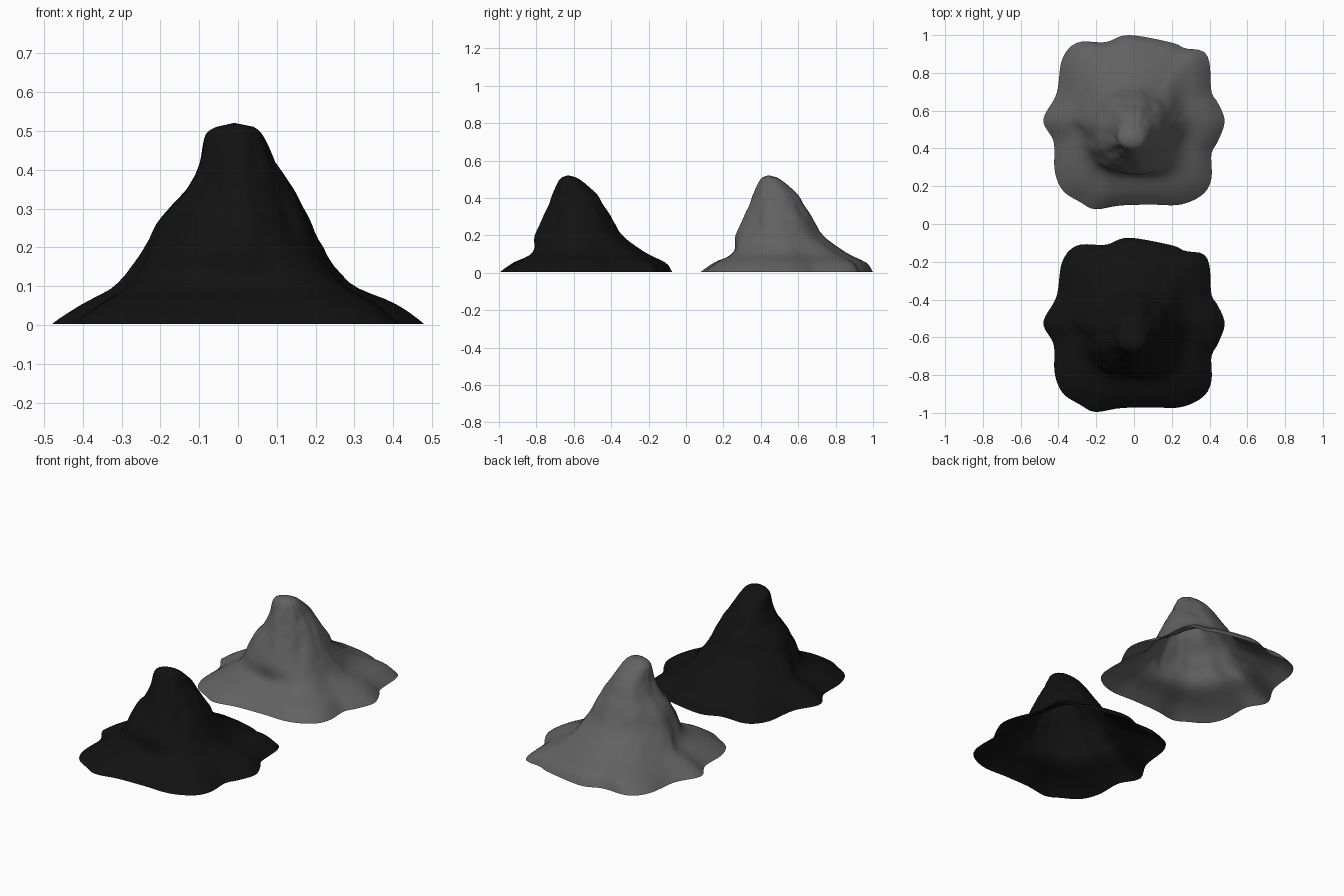
import bpy, bmesh, math
from mathutils import Vector, noise

if "Cube" in bpy.data.objects:
    bpy.data.objects.remove(bpy.data.objects["Cube"])

CY = 0.5365  # mound centre, mirrored spacing on y

# Scalloped ground outline, counter-clockwise (x, y)
OUTLINE = [(.48, .545), (.445, .64), (.41, .70), (.40, .85), (.365, .915), (.27, .93),
           (.2, .96), (-.03, 1.0), (-.15, .963), (-.30, .96), (-.38, .873), (-.41, .69),
           (-.48, .55), (-.425, .434), (-.42, .28), (-.377, .175), (-.287, .115),
           (-.207, .075), (-.075, .095), (.085, .10), (.245, .10), (.365, .155),
           (.41, .24), (.41, .37), (.445, .44)]

# Height, left, right, front, back extents, share of outline shape, flank bulge
LEVELS = [(.005, .48, .48, -.46, .463, 1, 0),
          (.055, .40, .405, -.39, .425, .9, .02),
          (.11, .305, .285, -.285, .315, .5, .10),
          (.20, .24, .22, -.27, .195, .1, -.03),
          (.28, .195, .18, -.235, .148, 0, -.09),
          (.35, .135, .142, -.20, .105, 0, -.07),
          (.42, .10, .097, -.175, .06, 0, -.04),
          (.49, .084, .063, -.145, -.02, 0, 0),
          (.511, .055, .04, -.125, -.055, 0, 0)]
N, SUB = 120, 4


def catmull(a, b, c, d, t):
    return 0.5 * (2 * b + (c - a) * t + (2 * a - 5 * b + 4 * c - d) * t * t
                  + (3 * b - a - 3 * c + d) * t ** 3)


# Smooth outline radius for a given direction
pts = [Vector((x, y - CY)) for x, y in OUTLINE]
dense = []
for i in range(len(pts)):
    q = [pts[(i + k) % len(pts)] for k in (-1, 0, 1, 2)]
    for s in range(10):
        p = catmull(*q, s / 10)
        dense.append((math.atan2(p.y, p.x) % math.tau, p.length))
dense.sort()


def outline_radius(a):
    prev = (dense[-1][0] - math.tau, dense[-1][1])
    for cur in dense + [(dense[0][0] + math.tau, dense[0][1])]:
        if cur[0] >= a:
            t = (a - prev[0]) / max(cur[0] - prev[0], 1e-9)
            return prev[1] + (cur[1] - prev[1]) * t
        prev = cur


# One contour ring, with its extents on four sides
def ring(level):
    z, left, right, front, back, share, bulge = level
    cy = (front + back) / 2
    out = []
    for i in range(N):
        a = math.tau * i / N
        c, s = math.cos(a), math.sin(a)
        e = Vector(((right if c > 0 else left) * c, cy + (back - front) / 2 * s, z))
        r = outline_radius(a)
        scale_y = (back if s > 0 else -front) / .463
        o = Vector((r * c * (right if c > 0 else left) / .48, r * s * scale_y, z))
        p = e.lerp(o, share)
        # front right flank: steep above, spreading below
        near = math.exp(-((a - math.radians(315)) / .42) ** 2)
        p.x *= 1 + bulge * near
        p.y = cy + (p.y - cy) * (1 + bulge * near)
        out.append(p)
    return out


def make_mound(name, y, colour):
    rings = [ring(l) for l in LEVELS]
    last = len(rings) - 1
    # straight skirt: extend the profile below the ground for the spline
    below = [2 * a - b for a, b in zip(rings[0], rings[1])]
    chain = [below] + rings + [rings[-1]]
    rows = []
    for k in range(last):
        for s in range(SUB):
            rows.append([catmull(*v, s / SUB) for v in zip(*chain[k:k + 4])])
    rows.append(rings[-1])
    bm = bmesh.new()
    grid = []
    for row in rows:
        vs = []
        for i, p in enumerate(row):
            # weathered gullies running down the slope
            a = math.tau * i / N
            amt = .008 * min(1, p.z / .12) * min(1, max(.2, (.52 - p.z) / .1))
            n = noise.noise(Vector((math.cos(a) * 3, math.sin(a) * 3, p.z * 4)))
            n += .6 * noise.noise(p * 20)
            vs.append(bm.verts.new((p.x + math.cos(a) * n * amt,
                                    p.y + math.sin(a) * n * amt, p.z)))
        grid.append(vs)
    for lo, hi in zip(grid, grid[1:]):
        for i in range(N):
            j = (i + 1) % N
            bm.faces.new((lo[i], lo[j], hi[j], hi[i]))
    # rounded summit, underside left open
    top = bm.verts.new((-.01, -.095, .521))
    for i in range(N):
        bm.faces.new((grid[-1][i], grid[-1][(i + 1) % N], top))
    # rim reaches the ground
    for v in grid[0]:
        v.co.z = 0.003
    me = bpy.data.meshes.new(name)
    bm.to_mesh(me)
    bm.free()
    me.shade_smooth()
    ob = bpy.data.objects.new(name, me)
    ob.location.y = y
    bpy.context.collection.objects.link(ob)
    mat = bpy.data.materials.new(name + "_colour")
    mat.diffuse_color = (*colour, 1)
    mat.use_nodes = True
    mat.node_tree.nodes["Principled BSDF"].inputs["Base Color"].default_value = mat.diffuse_color
    me.materials.append(mat)


make_mound("grey_mound", CY, (.12, .12, .12))
make_mound("dark_mound", -CY, (.006, .006, .006))
